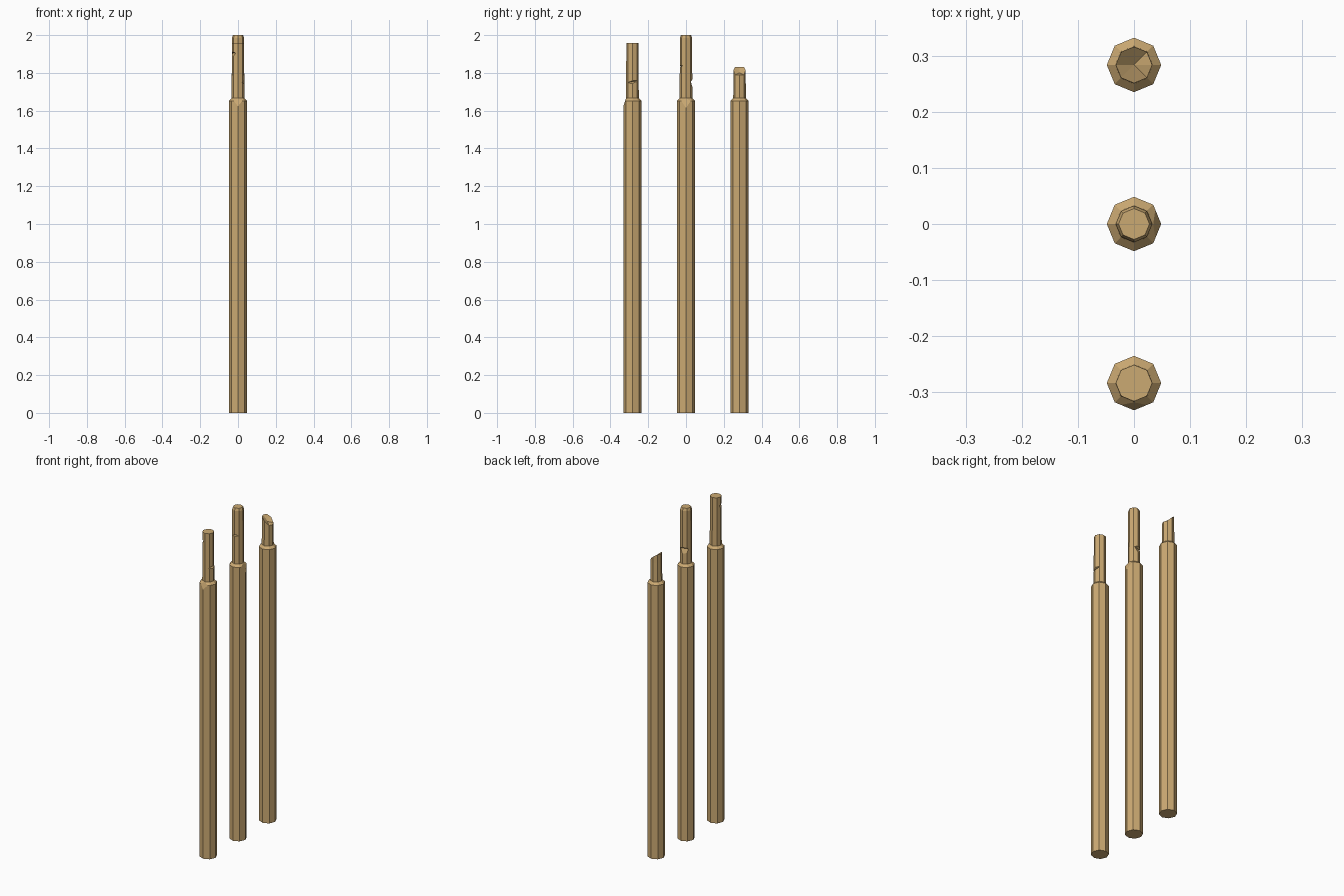
import bpy, bmesh, math
from mathutils import Vector

if "Cube" in bpy.data.objects:
    bpy.data.objects.remove(bpy.data.objects["Cube"])

SIDES = 8
R_POST, R_CORE = 0.0485, 0.0325

wood = bpy.data.materials.new("tan wood")
wood.diffuse_color = (0.60, 0.40, 0.17, 1)
wood.use_nodes = True
wood.node_tree.nodes["Principled BSDF"].inputs["Base Color"].default_value = wood.diffuse_color


def new_object(name, bm):
    bmesh.ops.recalc_face_normals(bm, faces=bm.faces)
    mesh = bpy.data.meshes.new(name)
    bm.to_mesh(mesh)
    bm.free()
    mesh.materials.append(wood)
    ob = bpy.data.objects.new(name, mesh)
    bpy.context.collection.objects.link(ob)
    return ob


def make_post(name, y, rings, tip, top_height=None):
    """Octagonal post from (radius, z) rings, closed by a fan at the tip."""
    bm = bmesh.new()
    loops = []
    for k, (r, z) in enumerate(rings):
        ring = []
        for i in range(SIDES):
            a = 2 * math.pi * i / SIDES
            px, py = r * math.cos(a), r * math.sin(a)
            zz = top_height(px) if top_height and k == len(rings) - 1 else z
            ring.append(bm.verts.new((px, y + py, zz)))
        loops.append(ring)
    for lo, hi in zip(loops, loops[1:]):
        for i in range(SIDES):
            j = (i + 1) % SIDES
            bm.faces.new((lo[i], lo[j], hi[j], hi[i]))
    bm.faces.new(list(reversed(loops[0])))
    if tip is None:
        bm.faces.new(loops[-1])
    else:
        c = bm.verts.new((0, y, tip))
        for i in range(SIDES):
            bm.faces.new((loops[-1][i], loops[-1][(i + 1) % SIDES], c))
    return new_object(name, bm)


def chop(post, y, angle, profile, tilt=0.0):
    """Cut a wedge; profile is (distance from axis, z), angle its direction."""
    a = math.radians(angle)
    out = Vector((math.cos(a), math.sin(a), 0))
    side = Vector((-math.sin(a), math.cos(a), 0))
    bm = bmesh.new()
    ends = [[bm.verts.new(Vector((0, y, z + s * tilt)) + out * d + side * s * 0.07)
             for d, z in profile] for s in (-1, 1)]
    n = len(profile)
    bm.faces.new(ends[0])
    bm.faces.new(list(reversed(ends[1])))
    for i in range(n):
        j = (i + 1) % n
        bm.faces.new((ends[0][i], ends[0][j], ends[1][j], ends[1][i]))
    cutter = new_object("cutter", bm)
    cutter.hide_render = True
    mod = post.modifiers.new("chop", 'BOOLEAN')
    mod.operation = 'DIFFERENCE'
    mod.solver = 'EXACT'
    mod.object = cutter
    bpy.context.view_layer.objects.active = post
    bpy.ops.object.modifier_apply(modifier=mod.name)
    bpy.data.objects.remove(cutter, do_unlink=True)


def rings(top, last=()):
    return [(R_POST, 0), (R_POST, 1.652), (R_CORE + 0.001, 1.666),
            (R_CORE, top), *last]


def notch(lo, deep, hi, depth):
    return [(R_CORE - depth, deep), (0.06, lo - (deep - lo) * 0.8),
            (0.06, hi + (hi - deep) * 0.8)]


# front post: chipped shoulder and two notches in the core
Y = -0.2835
front = make_post("front_post", Y, rings(1.957), None)
chop(front, Y, -90, [(0.049, 1.622), (0.0335, 1.668), (0.08, 1.668), (0.08, 1.622)])
chop(front, Y, 0, notch(1.738, 1.753, 1.762, 0.013), 0.012)
chop(front, Y, 205, notch(1.865, 1.905, 1.92, 0.010))

# middle post: bevelled tip, chipped shoulder and two notches
Y = 0.0
middle = make_post("middle_post", Y, rings(1.985, [(0.0275, 2.0)]), None)
chop(middle, Y, 0, [(0.049, 1.612), (0.0335, 1.668), (0.08, 1.668), (0.08, 1.612)])
chop(middle, Y, -80, notch(1.828, 1.835, 1.845, 0.010), 0.008)
chop(middle, Y, 105, notch(1.70, 1.755, 1.772, 0.012))

# back post: short core snapped off, high on the left side
back = make_post("back_post", 0.2835, rings(1.78, [(R_CORE, 1.81)]), 1.80,
                 lambda x: 1.832 if x < -0.01 else (1.815 if x < 0.01 else 1.79))
